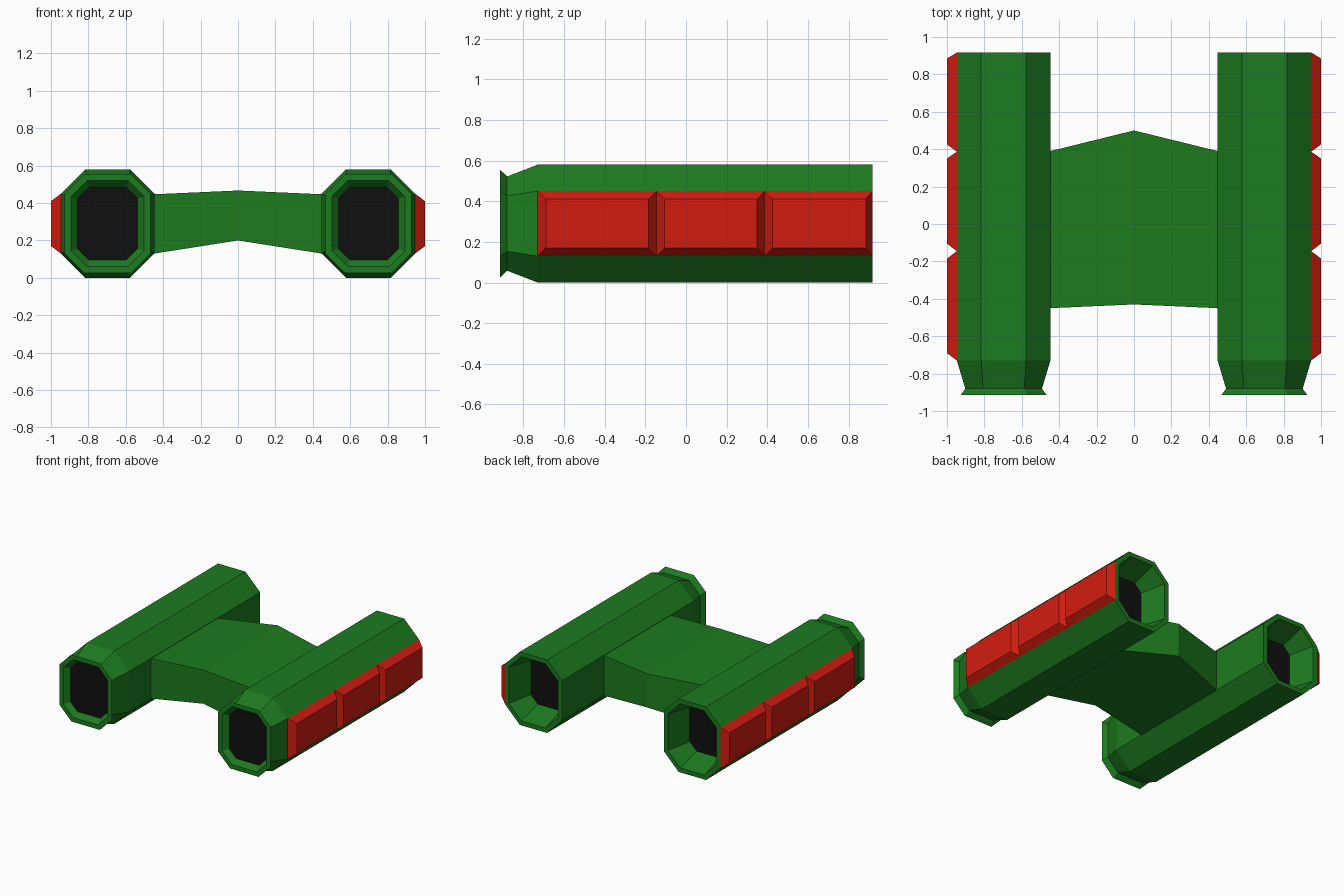
import bpy, bmesh

if "Cube" in bpy.data.objects:
    bpy.data.objects.remove(bpy.data.objects["Cube"])

POD_X, POD_Z = 0.697, 0.29


def material(name, rgb):
    m = bpy.data.materials.new(name)
    m.diffuse_color = (*rgb, 1)
    m.use_nodes = True
    m.node_tree.nodes["Principled BSDF"].inputs["Base Color"].default_value = m.diffuse_color
    return m


GREEN = material("green", (0.012, 0.2, 0.014))
RED = material("red", (0.65, 0.012, 0.005))
BLACK = material("black", (0.005, 0.005, 0.005))


def loft(name, rings, mat, cap_start=False, cap_end=False):
    """Skin a sequence of equal-sized point loops."""
    bm = bmesh.new()
    loops = [[bm.verts.new(p) for p in ring] for ring in rings]
    n = len(loops[0])
    for a, b in zip(loops, loops[1:]):
        for i in range(n):
            j = (i + 1) % n
            bm.faces.new((a[i], a[j], b[j], b[i]))
    if cap_start:
        bm.faces.new(loops[0][::-1])
    if cap_end:
        bm.faces.new(loops[-1])
    bmesh.ops.recalc_face_normals(bm, faces=bm.faces)
    mesh = bpy.data.meshes.new(name)
    bm.to_mesh(mesh)
    bm.free()
    mesh.materials.append(mat)
    obj = bpy.data.objects.new(name, mesh)
    bpy.context.collection.objects.link(obj)
    return obj


def octagon(side, y, hx, hz, cut):
    """Chamfered rectangle around the pod axis."""
    a, b = hx - cut, hz - cut
    pts = [(a, hz), (hx, b), (hx, -b), (a, -hz), (-a, -hz), (-hx, -b), (-hx, b), (-a, hz)]
    return [(side * (POD_X + x), y, POD_Z + z) for x, z in pts]


def rect(side, x, y0, y1, z0, z1):
    return [(side * x, y0, z0), (side * x, y1, z0), (side * x, y1, z1), (side * x, y0, z1)]


# Pod outline from the front recess, over the outside, into the rear recess
POD = [(-0.875, 0.16, 0.195, 0.06), (-0.915, 0.195, 0.23, 0.085),
       (-0.915, 0.23, 0.265, 0.105), (-0.88, 0.205, 0.232, 0.095),
       (-0.73, 0.25, 0.29, 0.13), (0.917, 0.25, 0.29, 0.13),
       (0.917, 0.215, 0.255, 0.11), (0.72, 0.16, 0.195, 0.06)]
# Side panels: base start/end, outer face start/end along y
PANELS = [(-0.73, -0.145, -0.69, -0.185), (-0.145, 0.387, -0.105, 0.35),
          (0.387, 0.917, 0.425, 0.885)]

for side, label in ((-1, "left"), (1, "right")):
    # Pod shell and its dark end plates
    loft(f"{label}_pod", [octagon(side, *r) for r in POD], GREEN)
    for end, ring in (("front", POD[0]), ("rear", POD[-1])):
        plate = loft(f"{label}_{end}_plate", [octagon(side, *ring)], BLACK, cap_end=True)
        normal_y = plate.data.polygons[0].normal.y
        if (normal_y > 0) != (end == "rear"):
            plate.data.flip_normals()
    # Bevelled red side panels
    for i, (b0, b1, t0, t1) in enumerate(PANELS, 1):
        loft(f"{label}_panel_{i}", [rect(side, 0.94, b0, b1, 0.13, 0.45),
                                    rect(side, 0.947, b0, b1, 0.13, 0.45),
                                    rect(side, 1.0, t0, t1, 0.17, 0.41)],
             RED, cap_start=True, cap_end=True)

# Bridge between the pods, peaked in the middle
loft("bridge", [rect(1, -0.447, -0.45, 0.39, 0.13, 0.447),
                rect(1, 0.0, -0.43, 0.50, 0.20, 0.467),
                rect(1, 0.447, -0.45, 0.39, 0.13, 0.447)],
     GREEN, cap_start=True, cap_end=True)
